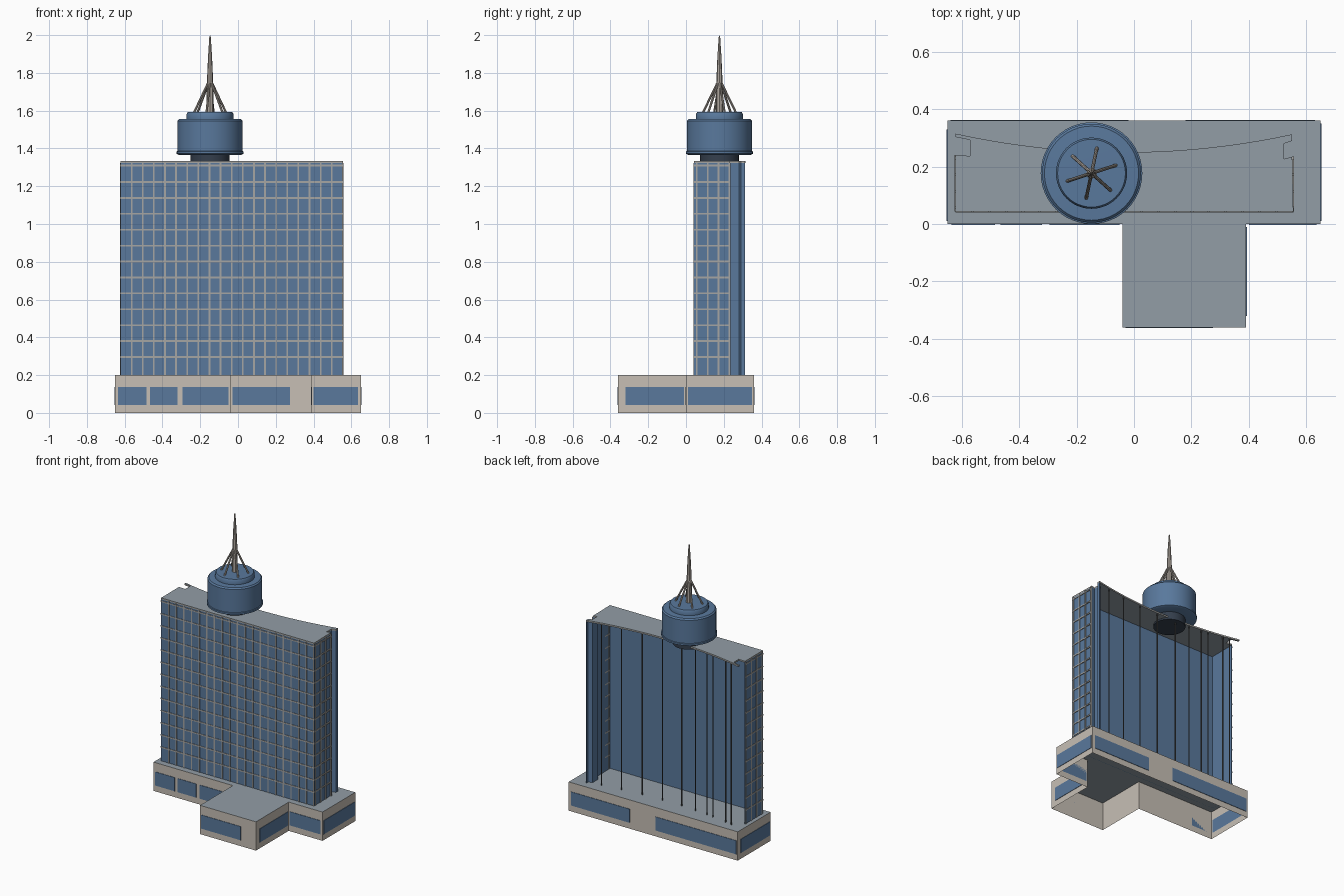
import bpy, bmesh
from math import pi, cos, sin, radians
from mathutils import Vector

if "Cube" in bpy.data.objects:
    bpy.data.objects.remove(bpy.data.objects["Cube"])


def material(name, r, g, b):
    m = bpy.data.materials.new(name)
    m.use_nodes = True
    m.diffuse_color = (r, g, b, 1)
    m.node_tree.nodes["Principled BSDF"].inputs["Base Color"].default_value = (r, g, b, 1)
    return m


BLUE = material("glass blue", 0.10, 0.19, 0.335)
BEIGE = material("beige stone", 0.57, 0.52, 0.46)
ROOF = material("roof grey", 0.29, 0.34, 0.38)
GRID = material("mullion grey", 0.38, 0.38, 0.37)
SPIRE = material("spire grey", 0.42, 0.38, 0.34)
DARK = material("dark slate", 0.035, 0.05, 0.075)
POST = material("post grey", 0.09, 0.09, 0.09)


def finish(name, bm, *mats, smooth=False):
    me = bpy.data.meshes.new(name)
    bm.to_mesh(me)
    bm.free()
    ob = bpy.data.objects.new(name, me)
    bpy.context.collection.objects.link(ob)
    for m in mats:
        me.materials.append(m)
    if smooth:
        bpy.ops.object.select_all(action='DESELECT')
        ob.select_set(True)
        bpy.context.view_layer.objects.active = ob
        bpy.ops.object.shade_smooth_by_angle(angle=radians(35))
    return ob


def add_box(bm, x0, x1, y0, y1, z0, z1):
    vs = bmesh.ops.create_cube(bm, size=1)["verts"]
    for v in vs:
        v.co = Vector((x1 if v.co.x > 0 else x0, y1 if v.co.y > 0 else y0, z1 if v.co.z > 0 else z0))


def add_walls(bm, path, z0, z1, closed):
    low = [bm.verts.new((x, y, z0)) for x, y in path]
    high = [bm.verts.new((x, y, z1)) for x, y in path]
    n = len(path)
    for i in range(n if closed else n - 1):
        j = (i + 1) % n
        bm.faces.new((low[i], low[j], high[j], high[i]))
    return low, high


def lathe(name, profile, cx, cy, steps, mat):
    bm = bmesh.new()
    vs = [bm.verts.new((cx + r, cy, z)) for r, z in profile]
    es = [bm.edges.new(p) for p in zip(vs, vs[1:])]
    bmesh.ops.spin(bm, geom=vs + es, cent=(cx, cy, 0), axis=(0, 0, 1), angle=2 * pi, steps=steps)
    bmesh.ops.remove_doubles(bm, verts=bm.verts, dist=0.0005)
    bmesh.ops.recalc_face_normals(bm, faces=bm.faces)
    return finish(name, bm, mat, smooth=True)


def add_rod(bm, a, b, radius, sides=8):
    a, b = Vector(a), Vector(b)
    d = b - a
    vs = bmesh.ops.create_cone(bm, cap_ends=True, segments=sides, radius1=radius,
                               radius2=radius, depth=d.length)["verts"]
    rot = d.to_track_quat('Z', 'Y')
    for v in vs:
        v.co = rot @ v.co + (a + b) / 2


# Podium: hollow T-shaped base, open underneath
PODIUM_TOP = 0.2
base = [(-0.65, 0), (-0.04, 0), (-0.04, -0.36), (0.39, -0.36),
        (0.39, 0), (0.65, 0), (0.65, 0.36), (-0.65, 0.36)]
bm = bmesh.new()
_, rim = add_walls(bm, base, 0, PODIUM_TOP, True)
bm.faces.new(rim).material_index = 1
finish("podium", bm, BEIGE, ROOF)

# Podium windows: thin plates on the outside of each wall
bm = bmesh.new()
T, Z0, Z1 = 0.003, 0.042, 0.137
for x0, x1, y in ((-0.635, -0.485, 0), (-0.465, -0.32, 0), (-0.295, -0.05, 0),
                  (0.4, 0.635, 0), (-0.03, 0.275, -0.36)):
    add_box(bm, x0, x1, y - T, y, Z0, Z1)
for x0, x1 in ((-0.64, -0.02), (0.18, 0.63)):
    add_box(bm, x0, x1, 0.36, 0.36 + T, Z0, Z1)
for x, y0, y1 in ((0.39, -0.32, -0.01), (0.65, 0.01, 0.35)):
    add_box(bm, x, x + T, y0, y1, Z0, Z1)
add_box(bm, -0.65 - T, -0.65, 0.01, 0.33, Z0, Z1)
finish("podium_windows", bm, BLUE)

# Slab walls: front, both ends and the hooked fin, open at the back
TOP = 1.333
XL, XR, YF = -0.622, 0.555, 0.043
fin = [(0.551, 0.234), (0.523, 0.227), (0.523, 0.28), (0.551, 0.29), (0.551, 0.312)]
bm = bmesh.new()
add_walls(bm, [(XL, 0.24), (XL, YF), (XR, YF)] + fin, PODIUM_TOP, TOP - 0.01, False)
walls = finish("tower_walls", bm, BLUE)
mod = walls.modifiers.new("thickness", 'SOLIDIFY')
mod.thickness, mod.offset = 0.004, -1


# Roof slab with a concave rear edge
def rear_y(x):
    return 0.25 + 0.185 * (x + 0.03) ** 2


outline = [(XL, YF), (XR, YF)] + fin[:-1]
outline += [(x, rear_y(x)) for x in (0.551 - 1.173 * i / 20 for i in range(21))]
outline += [(XL, 0.303), (-0.572, 0.293), (-0.572, 0.237), (XL, 0.24)]
bm = bmesh.new()
low, high = add_walls(bm, outline, TOP - 0.011, TOP, True)
for f in (bm.faces.new(high), bm.faces.new(low[::-1])):
    f.material_index = 1
finish("roof", bm, GRID, ROOF)

# Facade grid on the front and both ends
bm = bmesh.new()
W, P = 0.0045, 0.003
levels = [0.296 + 0.0842 * i for i in range(12)] + [1.31]
for z in levels:
    add_box(bm, XL, XR, YF - P, YF, z - W, z + W)
    add_box(bm, XL - P, XL, YF, 0.24, z - W, z + W)
    add_box(bm, XR - 0.004, XR + P, YF, 0.234, z - W, z + W)
for i in range(1, 21):
    x = XL + (XR - XL) * i / 20
    add_box(bm, x - W, min(x + W, XR), YF - P, YF, PODIUM_TOP, TOP - 0.01)
for i in range(4):
    y = 0.23 - 0.0578 * i
    add_box(bm, XL - P, XL, y - W, y + W, PODIUM_TOP, TOP - 0.01)
    add_box(bm, XR - 0.004, XR + P, y - W, y + W, PODIUM_TOP, TOP - 0.01)
finish("facade_grid", bm, GRID)

# Slender posts under the rear roof edge
bm = bmesh.new()
for x in (0.45, 0.31, 0.16, 0.01, -0.14, -0.25, -0.345, -0.395, -0.505, -0.555):
    y = rear_y(x) - 0.006
    add_rod(bm, (x, y, PODIUM_TOP), (x, y, TOP - 0.01), 0.004, 6)
finish("rear_posts", bm, POST)

# Round rooftop drum on a dark neck
CX, CY = -0.148, 0.177
lathe("drum_neck", [(0, 1.31), (0.103, 1.31), (0.103, 1.375)], CX, CY, 32, DARK)
lathe("drum", [(0, 1.366), (0.165, 1.366), (0.177, 1.372), (0.177, 1.384), (0.172, 1.386),
               (0.172, 1.546), (0.164, 1.555), (0.124, 1.557), (0.124, 1.582),
               (0.118, 1.592), (0, 1.594)], CX, CY, 48, BLUE)

# Tapered mast with six bracing struts
lathe("mast", [(0.019, 1.59), (0.017, 1.74), (0.011, 1.88), (0.004, 1.99), (0, 2.0)],
      CX, CY, 8, SPIRE)
bm = bmesh.new()
for k in range(6):
    a = radians(18 + 60 * k)
    c, s = cos(a), sin(a)
    add_rod(bm, (CX + 0.09 * c, CY + 0.09 * s, 1.588), (CX + 0.012 * c, CY + 0.012 * s, 1.745), 0.006)
finish("mast_struts", bm, SPIRE)
